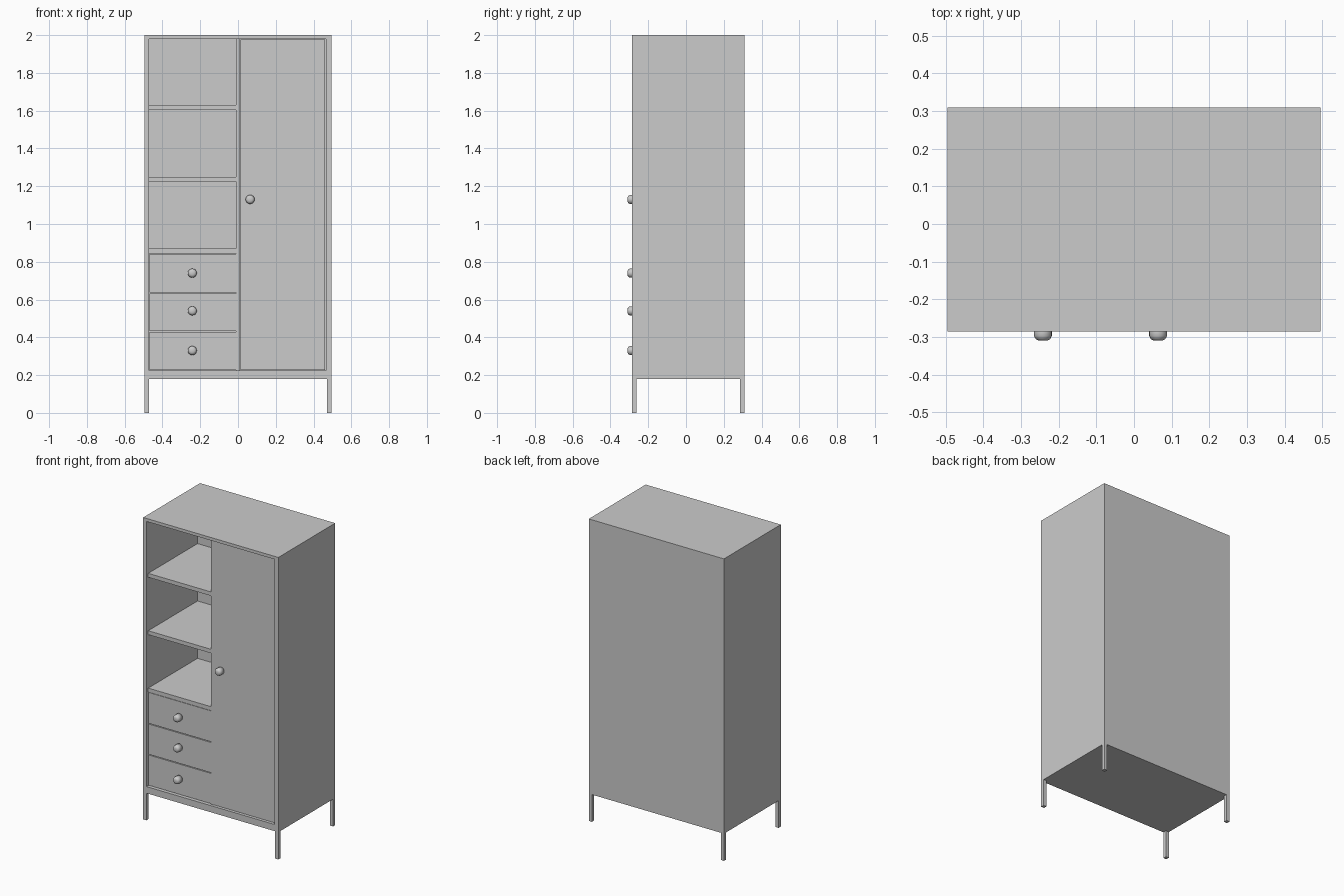
import bpy
import bmesh
from math import radians
from mathutils import Matrix, Vector

default = bpy.data.objects.get("Cube")
if default:
    bpy.data.objects.remove(default, do_unlink=True)

# Single painted finish
paint = bpy.data.materials.new("grey paint")
paint.use_nodes = True
GREY = (0.6, 0.6, 0.6, 1)
paint.diffuse_color = GREY
paint.node_tree.nodes["Principled BSDF"].inputs["Base Color"].default_value = GREY

# Shared dimensions
LEFT, RIGHT = -0.495, 0.495
FRONT, BACK = -0.285, 0.31
FLOOR, TOP = 0.18, 2.0
IN_X0, IN_X1 = -0.47, 0.466
IN_Z0, IN_Z1 = 0.224, 1.98
IN_BACK = 0.248
INSET = FRONT + 0.017
DIV_X0, DIV_X1 = -0.01, 0.011


def finish(name, bm):
    mesh = bpy.data.meshes.new(name)
    bmesh.ops.recalc_face_normals(bm, faces=bm.faces)
    bm.to_mesh(mesh)
    bm.free()
    mesh.materials.append(paint)
    obj = bpy.data.objects.new(name, mesh)
    bpy.context.collection.objects.link(obj)
    return obj


def box_mesh(lo, hi):
    bm = bmesh.new()
    lo, hi = Vector(lo), Vector(hi)
    size = Matrix.Diagonal(hi - lo).to_4x4()
    bmesh.ops.create_cube(bm, size=1, matrix=Matrix.Translation((lo + hi) / 2) @ size)
    return bm


def box(name, lo, hi):
    return finish(name, box_mesh(lo, hi))


# Case: a block with its front face inset and pushed in to hollow it out
bm = box_mesh((LEFT, FRONT, FLOOR), (RIGHT, BACK, TOP))
front = min(bm.faces, key=lambda f: f.calc_center_median().y)
bmesh.ops.inset_region(bm, faces=[front], thickness=0.02)
for v in front.verts:
    v.co.x = IN_X0 if v.co.x < 0 else IN_X1
    v.co.z = IN_Z0 if v.co.z < 1 else IN_Z1
pushed = bmesh.ops.extrude_discrete_faces(bm, faces=[front])["faces"][0]
for v in pushed.verts:
    v.co.y = IN_BACK
finish("case", bm)

# Legs
LEG = 0.023
for side, x in (("right", LEFT), ("left", RIGHT - LEG)):
    for end, y in (("front", FRONT), ("back", BACK - LEG)):
        box(f"{end}_{side}_leg", (x, y, 0), (x + LEG, y + LEG, FLOOR))

# Divider, open shelves and the board over the drawers
box("divider", (DIV_X0, INSET, IN_Z0), (DIV_X1, IN_BACK, IN_Z1))
for name, z in (("upper_shelf", 1.63), ("middle_shelf", 1.25), ("drawer_cover", 0.87)):
    box(name, (IN_X0, INSET, z - 0.026), (DIV_X0, IN_BACK, z))

# Door
box("door", (DIV_X1 + 0.002, INSET - 0.002, IN_Z0 + 0.003),
    (IN_X1 - 0.005, INSET + 0.02, IN_Z1 - 0.003))


def knob(name, x, z):
    """Short round knob with a domed tip, facing the front."""
    bm = bmesh.new()
    profile = [(0, 0.02), (0.024, 0.02), (0.024, -0.012), (0.019, -0.021),
               (0.011, -0.025), (0, -0.025)]
    verts = [bm.verts.new((r, FRONT + y, 0)) for r, y in profile]
    edges = [bm.edges.new(pair) for pair in zip(verts, verts[1:])]
    bmesh.ops.spin(bm, geom=verts + edges, cent=(0, 0, 0), axis=(0, 1, 0),
                   angle=radians(360), steps=16)
    bmesh.ops.remove_doubles(bm, verts=bm.verts, dist=0.0005)
    obj = finish(name, bm)
    obj.location = (x, 0, z)
    for poly in obj.data.polygons:
        poly.use_smooth = True


# Drawers and knobs
drawers = (("top", 0.638, 0.842, 0.74), ("middle", 0.433, 0.633, 0.54),
           ("bottom", 0.228, 0.428, 0.33))
for level, z0, z1, knob_z in drawers:
    box(f"{level}_drawer", (IN_X0 + 0.001, INSET, z0),
        (DIV_X0 - 0.001, IN_BACK - 0.03, z1))
    knob(f"{level}_drawer_knob", -0.242, knob_z)
knob("door_knob", 0.064, 1.13)
